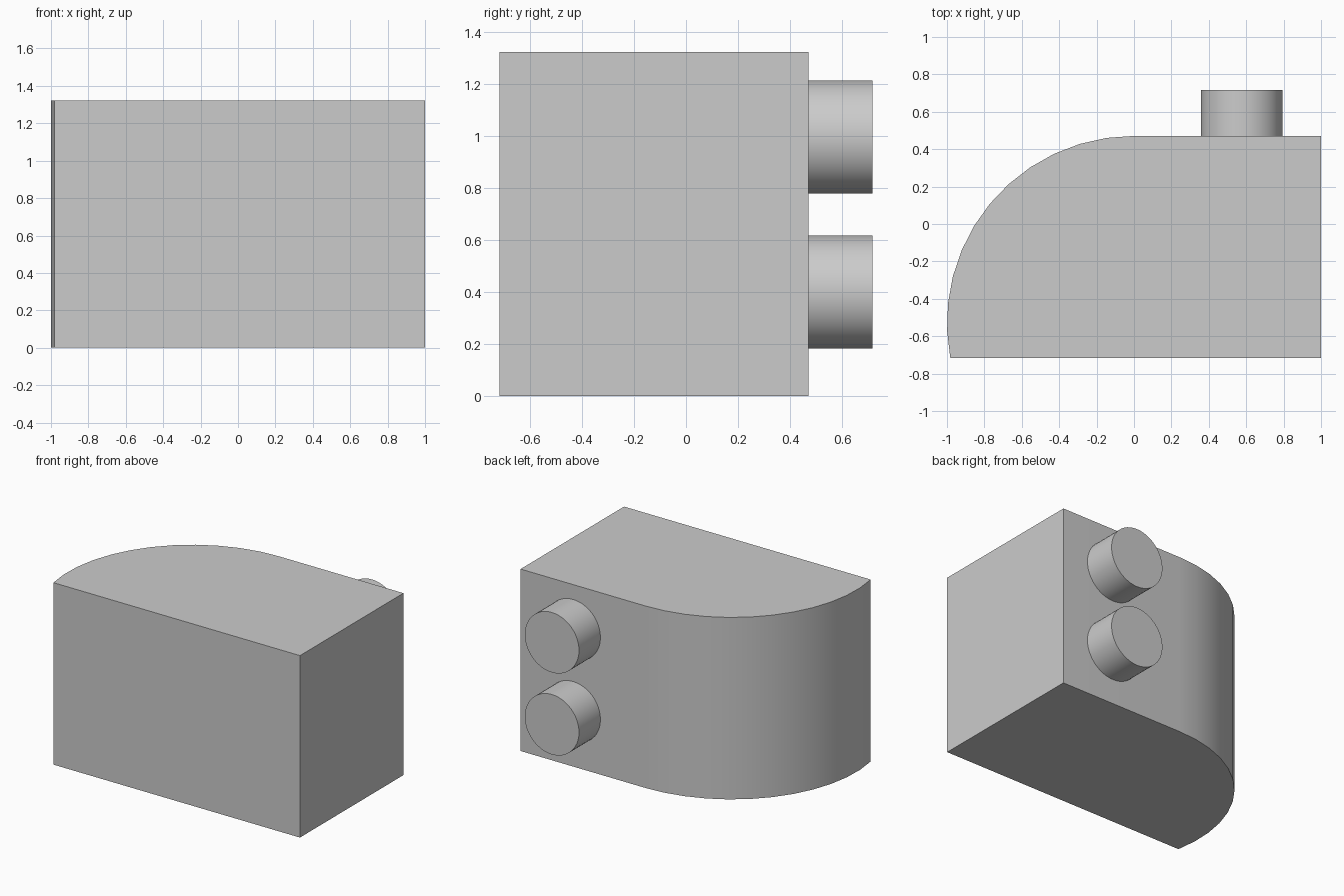
import bpy, bmesh
from math import cos, sin, asin, pi, radians

if "Cube" in bpy.data.objects:
    bpy.data.objects.remove(bpy.data.objects["Cube"])

HEIGHT, FRONT, BACK, STUD_END = 1.322, -0.717, 0.471, 0.717
RADIUS, ARC_STEPS = 1.0, 12
STUD_X, STUD_R = 0.576, 0.218


def extruded(name, points, vector):
    """Closed prism from a planar profile, smooth except at sharp edges."""
    mesh = bpy.data.meshes.new(name)
    bm = bmesh.new()
    face = bm.faces.new([bm.verts.new(p) for p in points])
    result = bmesh.ops.extrude_face_region(bm, geom=[face], use_keep_orig=True)
    moved = [g for g in result["geom"] if isinstance(g, bmesh.types.BMVert)]
    bmesh.ops.translate(bm, verts=moved, vec=vector)
    bmesh.ops.recalc_face_normals(bm, faces=bm.faces[:])
    bm.to_mesh(mesh)
    bm.free()
    obj = bpy.data.objects.new(name, mesh)
    bpy.context.collection.objects.link(obj)
    bpy.ops.object.select_all(action='DESELECT')
    obj.select_set(True)
    bpy.context.view_layer.objects.active = obj
    bpy.ops.object.shade_smooth_by_angle(angle=radians(30))
    return obj


# Block with one large rounded corner; the arc runs just past a quarter turn
centre_y = BACK - RADIUS
sweep = pi / 2 + asin((centre_y - FRONT) / RADIUS)
profile = [(1, FRONT, 0), (1, BACK, 0)]
for i in range(ARC_STEPS + 1):
    a = pi / 2 + sweep * i / ARC_STEPS
    profile.append((RADIUS * cos(a), centre_y + RADIUS * sin(a), 0))
extruded("rounded_block", profile, (0, 0, HEIGHT))

# Two round studs on the back face
for name, z in (("lower_stud", 0.4), ("upper_stud", 0.996)):
    ring = [(STUD_X + STUD_R * cos(2 * pi * i / 48), BACK,
             z + STUD_R * sin(2 * pi * i / 48)) for i in range(48)]
    extruded(name, ring, (0, STUD_END - BACK, 0))
